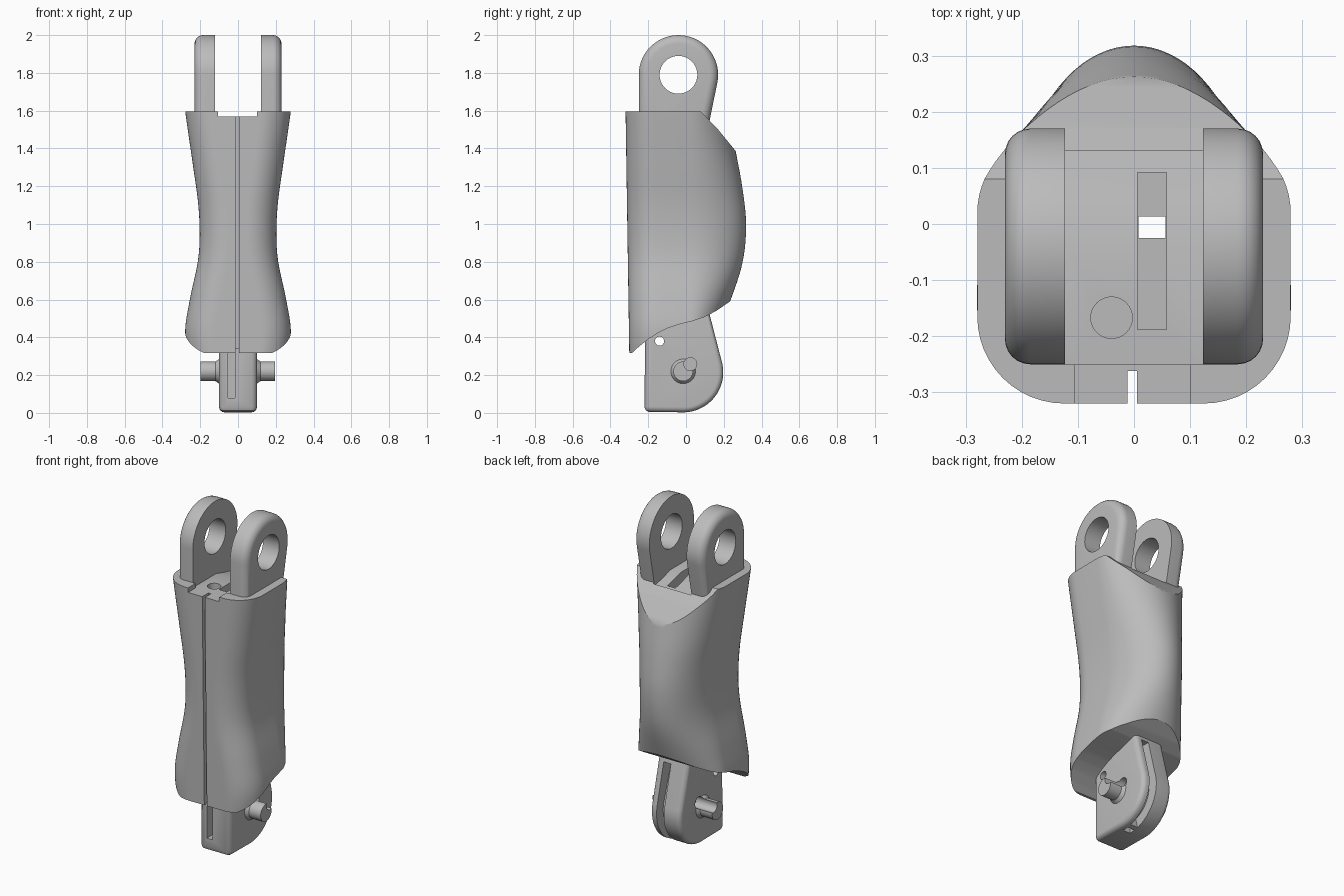
import bpy, bmesh, math

if "Cube" in bpy.data.objects:
    bpy.data.objects.remove(bpy.data.objects["Cube"], do_unlink=True)

grey = bpy.data.materials.new("neutral grey")
grey.use_nodes = True
grey.diffuse_color = (0.5, 0.5, 0.5, 1)
grey.node_tree.nodes["Principled BSDF"].inputs["Base Color"].default_value = grey.diffuse_color


def finish(name, bm):
    bmesh.ops.recalc_face_normals(bm, faces=bm.faces)
    mesh = bpy.data.meshes.new(name)
    bm.to_mesh(mesh)
    bm.free()
    mesh.materials.append(grey)
    obj = bpy.data.objects.new(name, mesh)
    bpy.context.collection.objects.link(obj)
    return obj


def slab(name, profile, x0, x1, round_x=(), radius=0.03):
    """Extrude a (y, z) profile from x0 to x1, rounding the rims at round_x."""
    bm = bmesh.new()
    face = bm.faces.new([bm.verts.new((x0, y, z)) for y, z in profile])
    new = bmesh.ops.extrude_face_region(bm, geom=[face])["geom"]
    bmesh.ops.translate(bm, vec=(x1 - x0, 0, 0),
                        verts=[v for v in new if isinstance(v, bmesh.types.BMVert)])
    rims = [e for e in bm.edges
            if any(all(abs(v.co.x - r) < 1e-5 for v in e.verts) for r in round_x)]
    if rims:
        bmesh.ops.bevel(bm, geom=rims, offset=radius, segments=6, profile=0.5, affect='EDGES')
    return finish(name, bm)


def box(x0, x1, y0, y1, z0, z1):
    return slab("cutter", [(y0, z0), (y1, z0), (y1, z1), (y0, z1)], x0, x1)


def arc(cy, cz, r, a0, a1, n=32):
    steps = [math.radians(a0 + (a1 - a0) * i / n) for i in range(n + 1)]
    return [(cy + r * math.cos(a), cz + r * math.sin(a)) for a in steps]


def rod(name, cy, cz, r, x0, x1):
    return slab(name, arc(cy, cz, r, 0, 360, 40)[:-1], x0, x1)


def combine(obj, other, operation='DIFFERENCE'):
    mod = obj.modifiers.new("combine", 'BOOLEAN')
    mod.operation, mod.object, mod.solver = operation, other, 'EXACT'
    bpy.context.view_layer.objects.active = obj
    bpy.ops.object.modifier_apply(modifier=mod.name)
    bpy.data.objects.remove(other, do_unlink=True)


def curve(keys, z):
    """Smooth interpolation through (z, value) keys."""
    for i in range(len(keys) - 1):
        if z <= keys[i + 1][0] or i == len(keys) - 2:
            break
    slope = lambda a, b: (keys[b][1] - keys[a][1]) / (keys[b][0] - keys[a][0])
    (za, a), (zb, b) = keys[i], keys[i + 1]
    h, t = zb - za, (z - za) / (zb - za)
    ma = slope(max(i - 1, 0), i + 1) * h
    mb = slope(i, min(i + 2, len(keys) - 1)) * h
    return ((2*t**3 - 3*t*t + 1) * a + (t**3 - 2*t*t + t) * ma
            + (3*t*t - 2*t**3) * b + (t**3 - t*t) * mb)


# Waisted sleeve: lofted sections
half_width = [(0.2, 0.25), (0.42, 0.28), (0.6, 0.255), (0.8, 0.213), (0.93, 0.203),
              (1.1, 0.21), (1.3, 0.237), (1.6, 0.28), (1.7, 0.29)]
back_depth = [(0.2, 0.08), (0.4, 0.155), (0.6, 0.237), (0.8, 0.3), (1.0, 0.318),
              (1.2, 0.297), (1.4, 0.26), (1.7, 0.2)]


def section(z):
    w, back = curve(half_width, z), curve(back_depth, z)
    front = -0.3 - 0.02 * (z - 0.3) / 1.3
    r = 0.155
    right = [(w - r + x, front + r + y) for x, y in arc(0, 0, r, -90, 0, 12)]
    right += [(w, -0.08)]
    right += [(w * math.cos(a), 0.02 + (back - 0.02) * math.sin(a))
              for a in (math.pi / 2 * i / 20 for i in range(21))]
    return right + [(-x, y) for x, y in reversed(right[:-1])]


bm = bmesh.new()
rings = []
for i in range(41):
    z = 0.22 + i * 0.036
    rings.append([bm.verts.new((x, y, z)) for x, y in section(z)])
for low, high in zip(rings, rings[1:]):
    for i in range(len(low)):
        j = (i + 1) % len(low)
        bm.faces.new((low[i], low[j], high[j], high[i]))
bm.faces.new(rings[0])
bm.faces.new(rings[-1])
sleeve = finish("sleeve", bm)

# Sleeve ends: flat and slanted top, swept bottom
trim = slab("cutter", [(-0.5, 1.595), (-0.5, 0.318), (-0.285, 0.318), (-0.25, 0.35), (-0.2, 0.39),
                       (-0.15, 0.422), (-0.1, 0.447), (-0.04, 0.468), (0.03, 0.485), (0.1, 0.508),
                       (0.16, 0.54), (0.23, 0.588), (0.5, 0.79), (0.5, 1.1), (0.26, 1.39),
                       (0.17, 1.5), (0.08, 1.595)], -0.5, 0.5)
combine(sleeve, trim, 'INTERSECT')

# Recess between the lugs, front notch and front seam
combine(sleeve, slab("cutter", [(-0.25, 1.7), (-0.25, 1.565), (-0.03, 1.565), (0.04, 1.545),
                                (0.13, 1.525), (0.13, 1.7)], -0.125, 0.125))
combine(sleeve, box(-0.105, 0.1, -0.4, -0.24, 1.568, 1.7))
combine(sleeve, box(-0.012, 0.005, -0.4, -0.262, 0.2, 1.7))

# Cord slot and cord hole in the recess floor
combine(sleeve, box(0.006, 0.058, -0.188, 0.092, 1.42, 1.7))
combine(sleeve, box(0.008, 0.056, -0.025, 0.013, 0.3, 1.5))
bm = bmesh.new()
bmesh.ops.create_cone(bm, cap_ends=True, segments=32, radius1=0.037, radius2=0.037, depth=0.4)
bmesh.ops.translate(bm, vec=(-0.04, -0.167, 1.6), verts=bm.verts)
combine(sleeve, finish("cutter", bm))

# Upper lugs with pivot holes
lug_profile = [(-0.25, 1.45), (0.105, 1.45)] + arc(-0.04, 1.79, 0.21, -12, 180)
lugs = []
for side, name in ((1, "left_lug"), (-1, "right_lug")):
    lug = slab(name, lug_profile, side * 0.123, side * 0.23, [side * 0.23], 0.045)
    combine(lug, rod("cutter", -0.04, 1.79, 0.1, -0.5, 0.5))
    lugs.append(lug)

# Lower tongue
tongue = slab("tongue", [(0.115, 0.56), (-0.215, 0.56), (-0.22, 0.03), (-0.212, 0.012), (-0.195, 0.005)]
              + arc(-0.015, 0.215, 0.212, -92, 14), -0.1, 0.1, [-0.1, 0.1], 0.028)

# Axle stubs with flared roots
axle = rod("axle", -0.015, 0.22, 0.052, -0.198, 0.196)
for side in (1, -1):
    bm = bmesh.new()
    bmesh.ops.create_cone(bm, cap_ends=True, segments=40, radius1=0.066, radius2=0.052, depth=0.02)
    for v in bm.verts:
        v.co = (side * (v.co.z + 0.109), v.co.x - 0.015, v.co.y + 0.22)
    combine(axle, finish("flare", bm), 'UNION')
combine(tongue, axle, 'UNION')

# Blind holes beside the axle, and the cross hole
for side in (1, -1):
    combine(tongue, rod("cutter", 0.023, 0.258, 0.034, side * 0.06, side * 0.3))
combine(tongue, rod("cutter", -0.14, 0.38, 0.024, -0.5, 0.5))

# Cord grooves: around the back rim and up the front
rim = arc(-0.015, 0.215, 0.4, -75, 14) + [(0.5, 0.5), (0.05, 0.5)] + arc(-0.015, 0.215, 0.15, 14, -75)
combine(tongue, slab("cutter", rim, 0.008, 0.056))
combine(tongue, box(-0.052, -0.016, -0.4, -0.16, 0.08, 0.52))
combine(tongue, box(0.008, 0.056, -0.025, 0.013, -0.1, 0.7))

# Shade smooth with sharp edges kept
bpy.ops.object.select_all(action='DESELECT')
for obj in [sleeve, tongue] + lugs:
    obj.select_set(True)
bpy.context.view_layer.objects.active = sleeve
bpy.ops.object.shade_smooth_by_angle(angle=math.radians(30))
